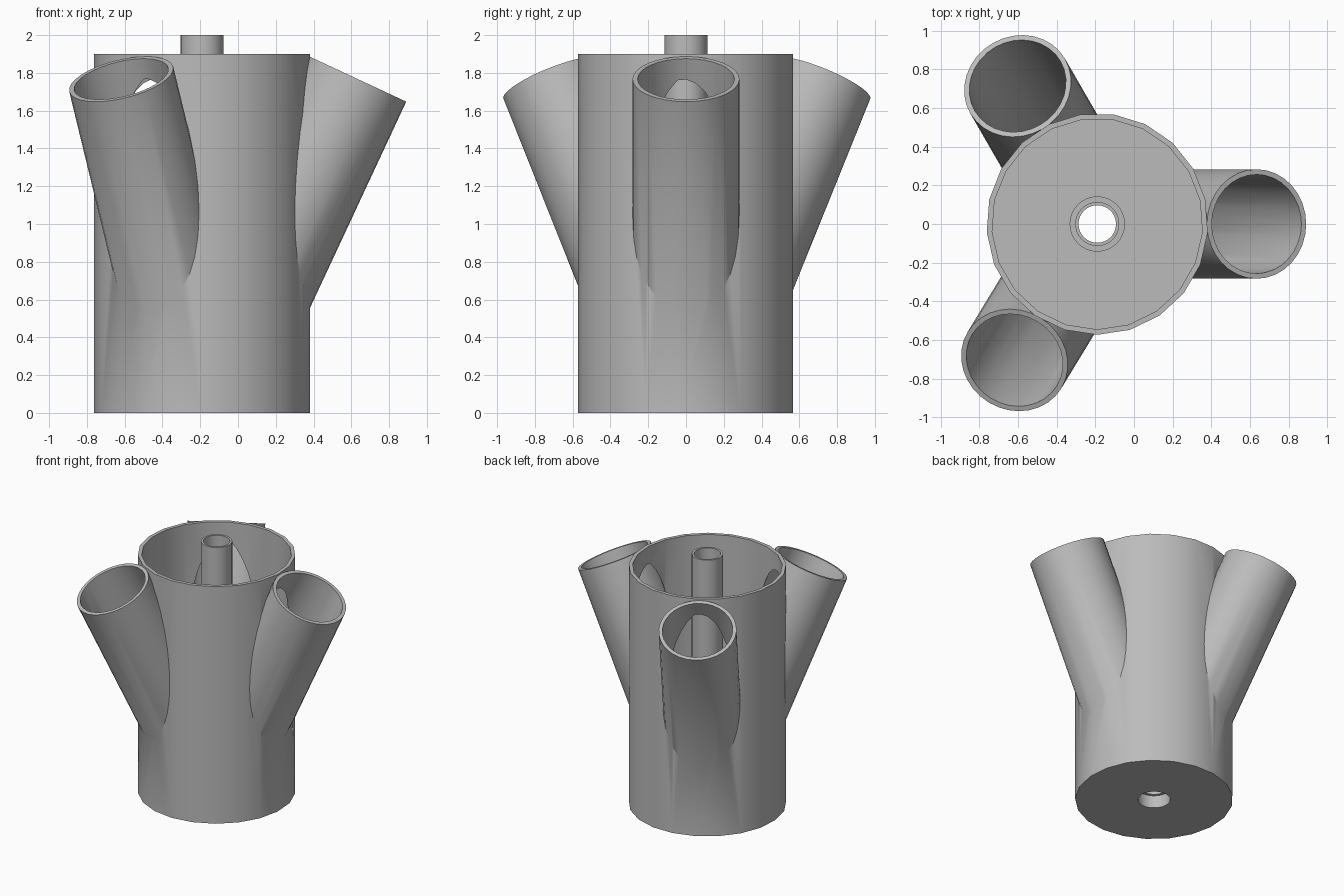
import bpy, bmesh
from math import radians, pi
from mathutils import Matrix

if "Cube" in bpy.data.objects:
    bpy.data.objects.remove(bpy.data.objects["Cube"])

CENTRE_X = -0.19
TILT = radians(25)
BRANCH_ANGLES = [radians(a) for a in (0, 120, 238.7)]

grey = bpy.data.materials.new("plain grey")
grey.use_nodes = True
colour = (0.5, 0.5, 0.5, 1)
grey.diffuse_color = colour
grey.node_tree.nodes["Principled BSDF"].inputs["Base Color"].default_value = colour


def cylinder(name, radius, start, end, sides=32, turn=0, tilt=0):
    """Solid cylinder along an axis that leaves the centre of the base."""
    bm = bmesh.new()
    place = (Matrix.Translation((CENTRE_X, 0, 0)) @ Matrix.Rotation(turn, 4, 'Z')
             @ Matrix.Rotation(tilt, 4, 'Y') @ Matrix.Translation((0, 0, (start + end) / 2)))
    bmesh.ops.create_cone(bm, cap_ends=True, segments=sides, radius1=radius,
                          radius2=radius, depth=end - start, matrix=place)
    mesh = bpy.data.meshes.new(name)
    bm.to_mesh(mesh)
    bm.free()
    mesh.materials.append(grey)
    obj = bpy.data.objects.new(name, mesh)
    bpy.context.collection.objects.link(obj)
    return obj


def combine(target, tool, operation):
    """Apply a boolean and discard the tool."""
    bpy.context.view_layer.objects.active = target
    mod = target.modifiers.new("boolean", 'BOOLEAN')
    mod.operation = operation
    mod.solver = 'EXACT'
    mod.object = tool
    bpy.ops.object.modifier_apply(modifier=mod.name)
    bpy.data.objects.remove(tool)


# Main vessel with three slanted branches
vessel = cylinder("planter_body", 0.573, 0, 1.9, sides=21, turn=pi)
for angle in BRANCH_ANGLES:
    combine(vessel, cylinder("branch", 0.283, 0.5, 1.95, turn=angle, tilt=TILT), 'UNION')

# Hollow out the vessel and the branches
combine(vessel, cylinder("cavity", 0.545, 0.04, 2.5, sides=21, turn=pi), 'DIFFERENCE')
for angle in BRANCH_ANGLES:
    combine(vessel, cylinder("branch_bore", 0.256, 0.52, 2.3, turn=angle, tilt=TILT), 'DIFFERENCE')

# Central pipe with a wider socket at its foot
combine(vessel, cylinder("socket_collar", 0.143, 0.01, 0.13), 'UNION')
combine(vessel, cylinder("pipe", 0.114, 0.02, 2.0), 'UNION')
combine(vessel, cylinder("pipe_bore", 0.097, -0.5, 2.5), 'DIFFERENCE')
combine(vessel, cylinder("socket_bore", 0.118, -0.5, 0.1), 'DIFFERENCE')

# Smooth walls, sharp rims
bpy.ops.object.select_all(action='DESELECT')
vessel.select_set(True)
bpy.context.view_layer.objects.active = vessel
bpy.ops.object.shade_smooth_by_angle(angle=radians(30))
